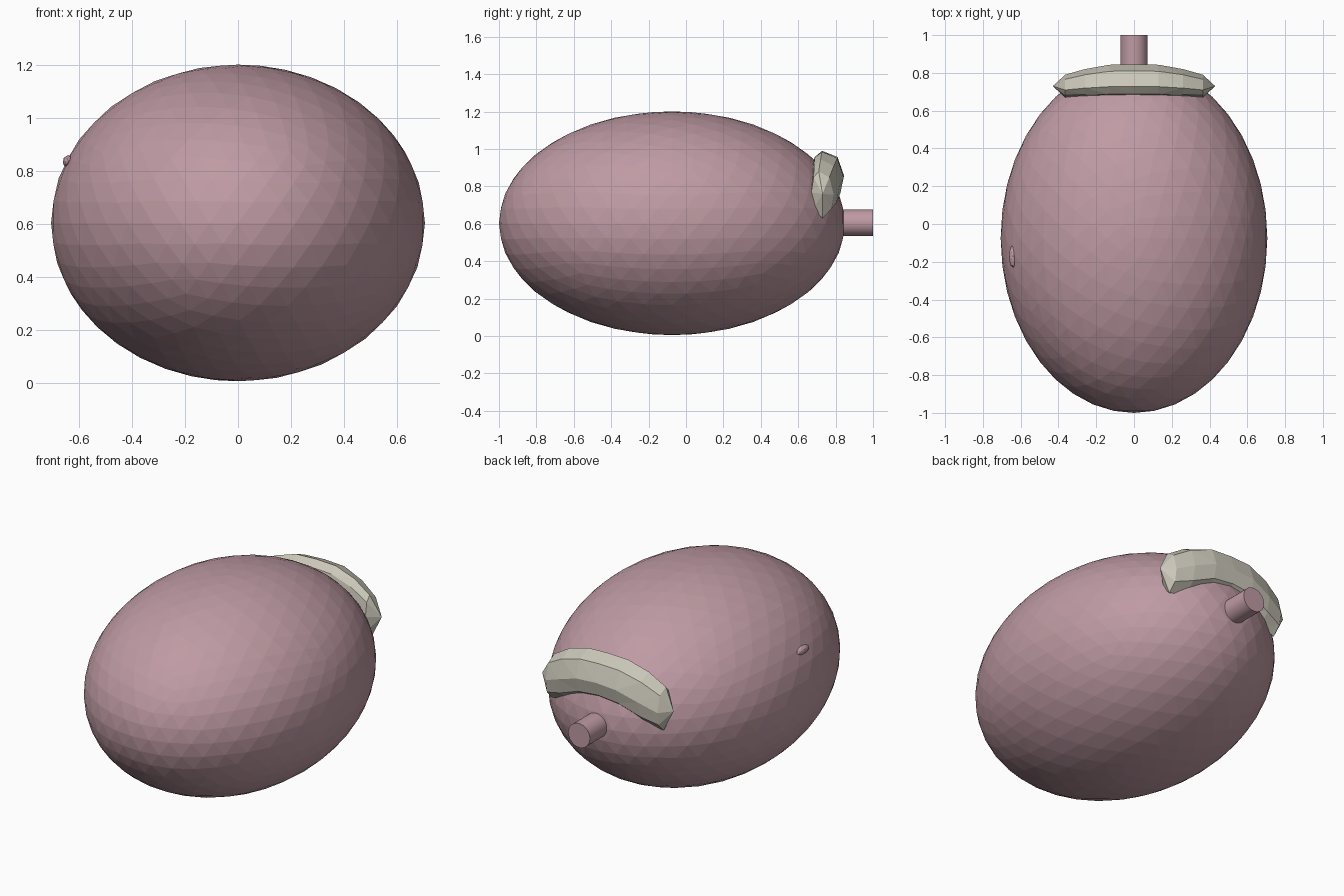
import bpy, bmesh, math
from mathutils import Vector

if "Cube" in bpy.data.objects:
    bpy.data.objects.remove(bpy.data.objects["Cube"])


def material(name, rgb):
    m = bpy.data.materials.new(name)
    m.diffuse_color = (*rgb, 1)
    m.use_nodes = True
    m.node_tree.nodes["Principled BSDF"].inputs["Base Color"].default_value = m.diffuse_color
    return m


pink = material("dusty pink", (0.52, 0.325, 0.37))
cream = material("pale stone", (0.60, 0.58, 0.49))


def ellipsoid(name, center, radii, level, mat):
    bpy.ops.mesh.primitive_ico_sphere_add(subdivisions=level, radius=1, location=center)
    ob = bpy.context.object
    ob.name = name
    ob.scale = radii
    bpy.ops.object.transform_apply(location=False, rotation=False, scale=True)
    ob.data.materials.append(mat)
    return ob


# Faceted egg-shaped body, with a small half-buried bump on its left side
ellipsoid("body", (0, -0.075, 0.603), (0.706, 0.925, 0.598), 4, pink)
ellipsoid("side_bump", (-0.64, -0.17, 0.835), (0.022, 0.06, 0.024), 2, pink)

# Short round stem at the back
bpy.ops.mesh.primitive_cylinder_add(vertices=32, radius=0.071, depth=0.3,
                                    location=(0, 0.85, 0.605),
                                    rotation=(math.pi / 2, 0, 0))
stem = bpy.context.object
stem.name = "stem"
stem.data.materials.append(pink)
bpy.ops.object.shade_smooth_by_angle(angle=math.radians(35))

# Arched crest over the stem: faceted rings (x, centre z, half height, back y)
half = [(0.13, 0.848, 0.137, 0.843), (0.26, 0.80, 0.145, 0.82),
        (0.365, 0.755, 0.125, 0.79)]
stations = [(-x, z, h, b) for x, z, h, b in reversed(half)]
stations += [(0, 0.858, 0.132, 0.845)] + half
# Section points: depth fraction from front to back, height fraction
section = [(0.33, 1), (0.80, 0.75), (1, 0.0), (0.9, -0.6),
           (0.5, -1), (0.1, -0.6), (0, 0.1), (0.1, 0.75)]
bm = bmesh.new()
rings = []
for x, z, h, back in stations:
    rings.append([bm.verts.new((x, 0.67 + d * (back - 0.67), z + v * h))
                  for d, v in section])
n = len(section)
for a, b in zip(rings, rings[1:]):
    for i in range(n):
        bm.faces.new((a[i], a[(i + 1) % n], b[(i + 1) % n], b[i]))
for ring, x in ((rings[0], -0.43), (rings[-1], 0.43)):
    tip = bm.verts.new((x, 0.73, 0.76))
    for i in range(n):
        bm.faces.new((ring[i], ring[(i + 1) % n], tip))
bmesh.ops.triangulate(bm, faces=bm.faces[:])
bmesh.ops.recalc_face_normals(bm, faces=bm.faces[:])
mesh = bpy.data.meshes.new("crest")
bm.to_mesh(mesh)
bm.free()
mesh.materials.append(cream)
crest = bpy.data.objects.new("crest", mesh)
bpy.context.collection.objects.link(crest)
